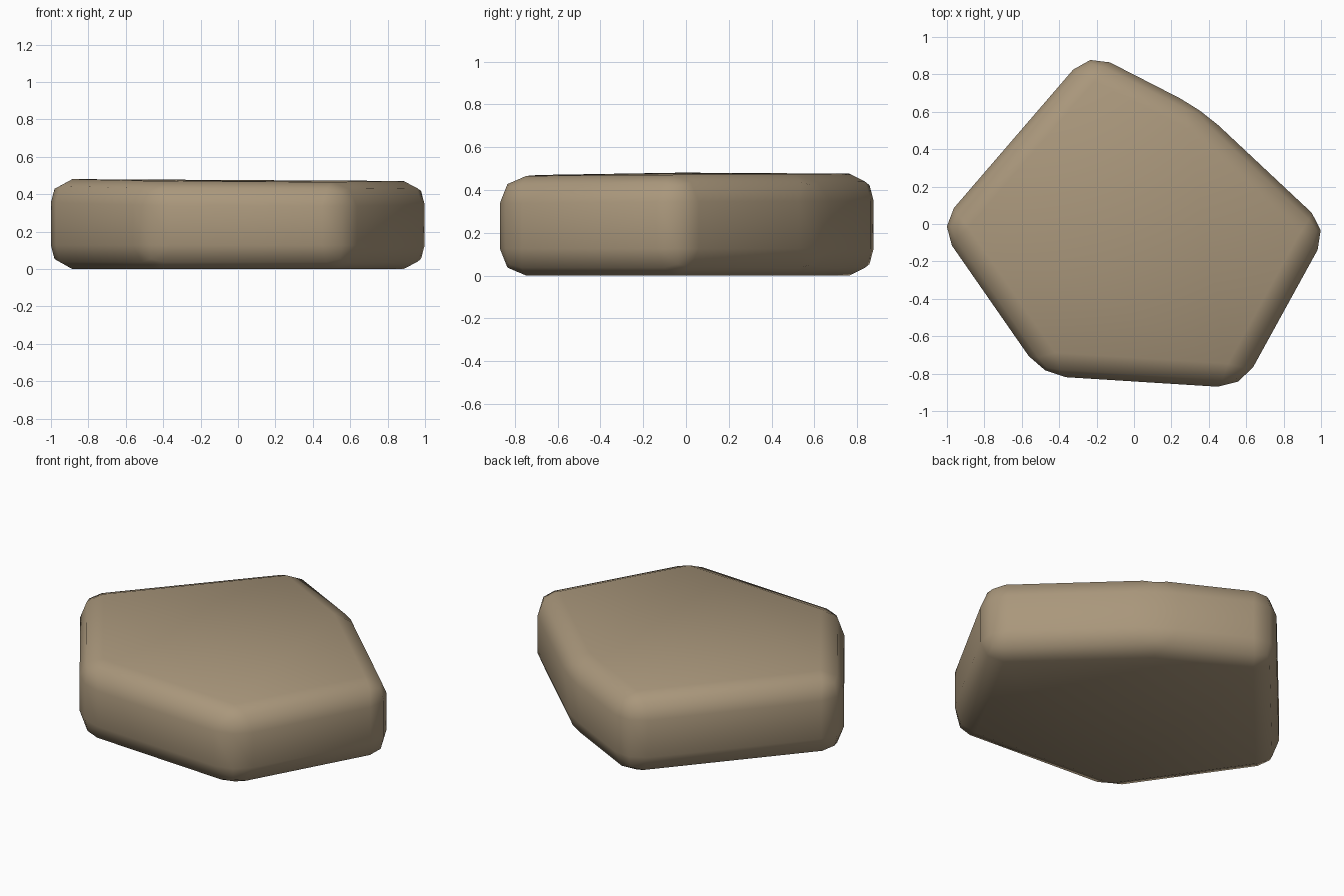
import bpy, bmesh

if "Cube" in bpy.data.objects:
    bpy.data.objects.remove(bpy.data.objects["Cube"])

# Stone outline: x, y and height of the top at each corner
corners = [(1.043, -0.027, 0.472), (0.359, 0.614, 0.474), (-0.242, 0.922, 0.476),
           (-1.046, -0.011, 0.484), (-0.49, -0.811, 0.468), (0.575, -0.878, 0.464)]

# Slab with a slightly tilted top
bm = bmesh.new()
low = [bm.verts.new((x, y, 0)) for x, y, z in corners]
high = [bm.verts.new(c) for c in corners]
bm.faces.new(low[::-1])
bm.faces.new(high)
n = len(corners)
for i in range(n):
    j = (i + 1) % n
    bm.faces.new((low[i], low[j], high[j], high[i]))

# Worn, rounded edges all round
bmesh.ops.bevel(bm, geom=bm.edges[:], offset=0.127, offset_type='OFFSET',
                segments=2, profile=0.5, affect='EDGES', clamp_overlap=True)
for f in bm.faces:
    f.smooth = True

mesh = bpy.data.meshes.new("flat_stone")
bm.to_mesh(mesh)
bm.free()
stone = bpy.data.objects.new("flat_stone", mesh)
bpy.context.collection.objects.link(stone)

# Sandy brown stone colour
mat = bpy.data.materials.new("sandstone")
mat.diffuse_color = (0.40, 0.31, 0.20, 1)
mat.use_nodes = True
mat.node_tree.nodes["Principled BSDF"].inputs["Base Color"].default_value = mat.diffuse_color
mesh.materials.append(mat)
